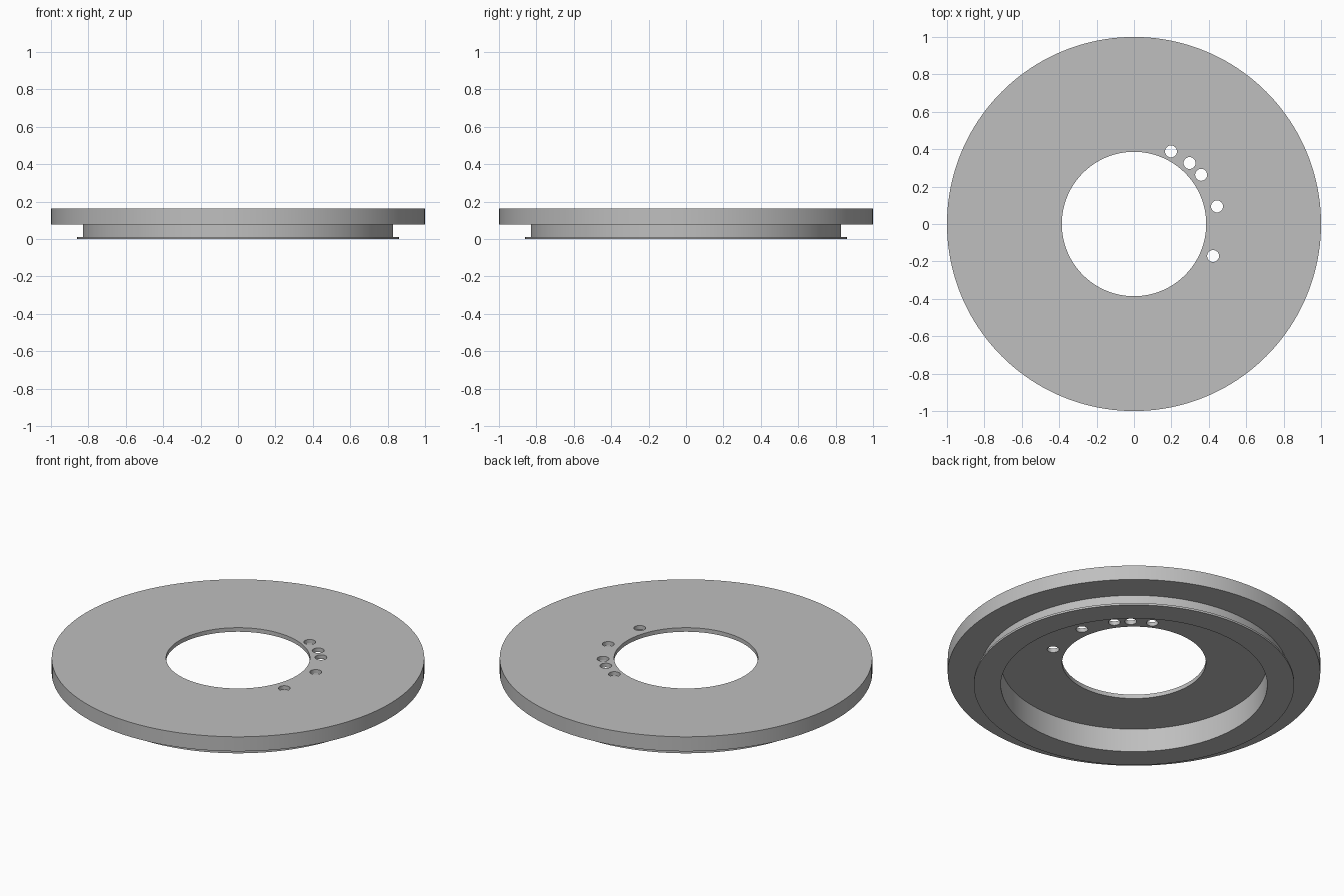
import bpy
import bmesh
import math

SEGMENTS = 160

cube = bpy.data.objects.get("Cube")
if cube:
    bpy.data.objects.remove(cube, do_unlink=True)

grey = bpy.data.materials.new("plain grey")
grey.use_nodes = True
colour = (0.52, 0.52, 0.52, 1)
grey.diffuse_color = colour
grey.node_tree.nodes["Principled BSDF"].inputs["Base Color"].default_value = colour


def lathe(name, profile):
    """Spin a closed (radius, height) profile into a ring around z."""
    bm = bmesh.new()
    rings = []
    for i in range(SEGMENTS):
        a = math.tau * i / SEGMENTS
        rings.append([bm.verts.new((r * math.cos(a), r * math.sin(a), z)) for r, z in profile])
    n = len(profile)
    for i, ring in enumerate(rings):
        after = rings[(i + 1) % SEGMENTS]
        for j in range(n):
            k = (j + 1) % n
            bm.faces.new((ring[j], after[j], after[k], ring[k]))
    bmesh.ops.recalc_face_normals(bm, faces=bm.faces)
    mesh = bpy.data.meshes.new(name)
    bm.to_mesh(mesh)
    bm.free()
    mesh.materials.append(grey)
    obj = bpy.data.objects.new(name, mesh)
    bpy.context.collection.objects.link(obj)
    return obj


# Wide disc with a hollow collar and a thin foot flange beneath
HOLE, RECESS, COLLAR, FOOT = 0.386, 0.715, 0.829, 0.86
TOP, CEILING, STEP, LIP = 0.163, 0.139, 0.077, 0.012
disc = lathe("flanged_disc", [
    (HOLE, TOP), (1, TOP), (1, STEP), (COLLAR, STEP), (COLLAR, LIP),
    (FOOT, LIP), (FOOT, 0), (RECESS, 0), (RECESS, CEILING), (HOLE, CEILING),
])

# Small through holes beside the central opening
bm = bmesh.new()
for x, y in [(0.198, 0.388), (0.297, 0.326), (0.359, 0.263), (0.444, 0.094), (0.423, -0.171)]:
    made = bmesh.ops.create_cone(bm, cap_ends=True, segments=32, radius1=0.032,
                                 radius2=0.032, depth=0.2)
    bmesh.ops.translate(bm, verts=made["verts"], vec=(x, y, TOP))
mesh = bpy.data.meshes.new("hole_cutter")
bm.to_mesh(mesh)
bm.free()
mesh.materials.append(grey)
cutter = bpy.data.objects.new("hole_cutter", mesh)
bpy.context.collection.objects.link(cutter)
cutter.hide_render = True

cut = disc.modifiers.new("small_holes", "BOOLEAN")
cut.operation = "DIFFERENCE"
cut.solver = "EXACT"
cut.object = cutter

bpy.ops.object.select_all(action="DESELECT")
disc.select_set(True)
bpy.context.view_layer.objects.active = disc
bpy.ops.object.modifier_apply(modifier=cut.name)
bpy.data.objects.remove(cutter, do_unlink=True)
bpy.ops.object.shade_smooth_by_angle(angle=math.radians(30))
